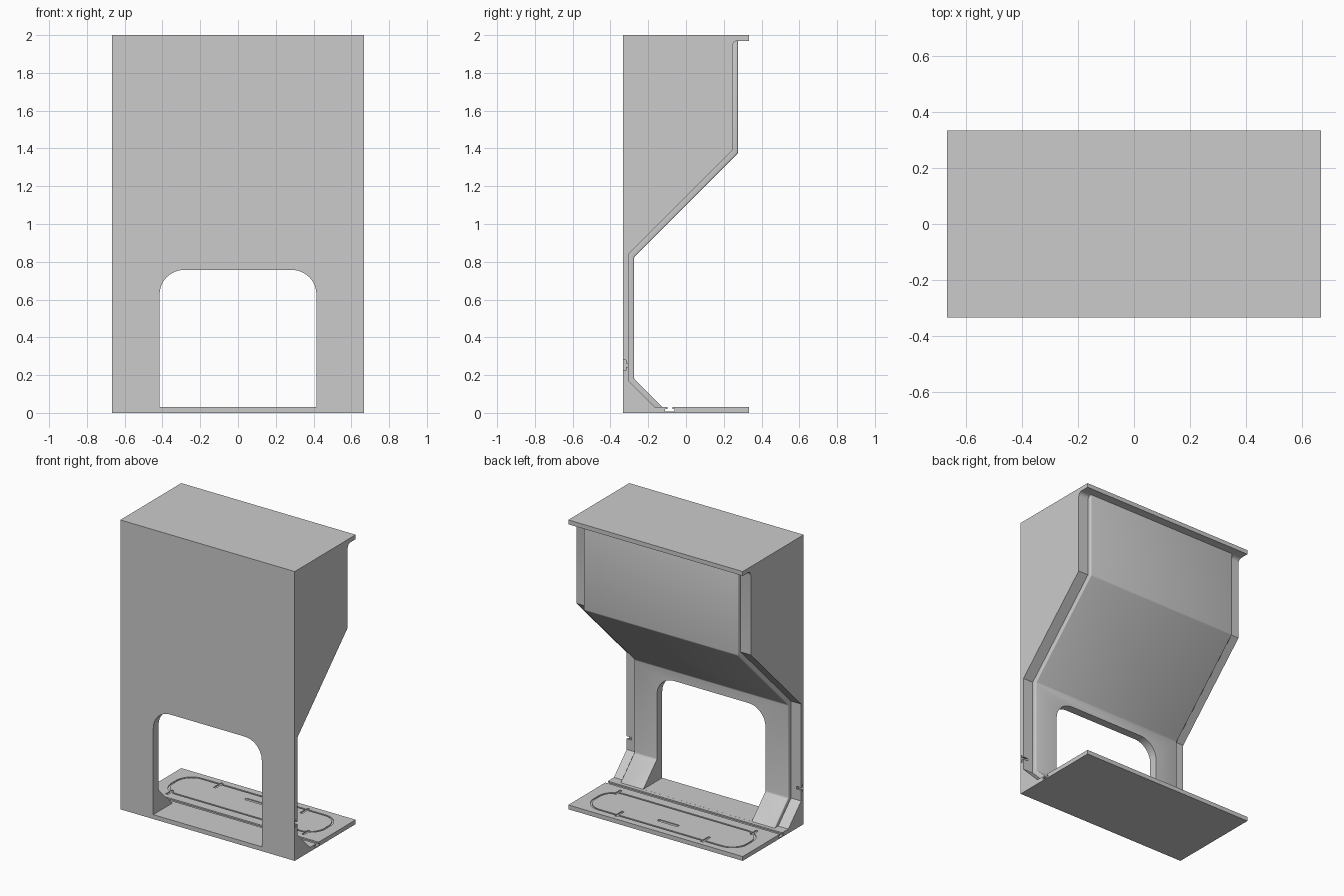
import bpy, bmesh, math

if "Cube" in bpy.data.objects:
    bpy.data.objects.remove(bpy.data.objects["Cube"])


def prism(name, pts, axis, lo, hi):
    """Extrude a 2D outline along an axis: x uses (y,z), y uses (x,z), z uses (x,y)."""
    place = {'x': lambda a, b, t: (t, a, b),
             'y': lambda a, b, t: (a, t, b),
             'z': lambda a, b, t: (a, b, t)}[axis]
    bm = bmesh.new()
    r0 = [bm.verts.new(place(a, b, lo)) for a, b in pts]
    r1 = [bm.verts.new(place(a, b, hi)) for a, b in pts]
    n = len(pts)
    bm.faces.new(r0)
    bm.faces.new(r1[::-1])
    for i in range(n):
        j = (i + 1) % n
        bm.faces.new((r0[i], r1[i], r1[j], r0[j]))
    bmesh.ops.recalc_face_normals(bm, faces=bm.faces)
    me = bpy.data.meshes.new(name)
    bm.to_mesh(me)
    bm.free()
    ob = bpy.data.objects.new(name, me)
    bpy.context.collection.objects.link(ob)
    return ob


def rect(x0, x1, y0, y1):
    return [(x0, y0), (x1, y0), (x1, y1), (x0, y1)]


def rounded(x0, x1, y0, y1, r, steps=10, corners=(1, 1, 1, 1)):
    """Rounded rectangle; corners run lower right, upper right, upper left, lower left."""
    pts = []
    spec = [(x1, y0, -1, 1, -90), (x1, y1, -1, -1, 0), (x0, y1, 1, -1, 90), (x0, y0, 1, 1, 180)]
    for (cx, cy, sx, sy, start), on in zip(spec, corners):
        if not on:
            pts.append((cx, cy))
            continue
        for i in range(steps + 1):
            a = math.radians(start + 90 * i / steps)
            pts.append((cx + sx * r + r * math.cos(a), cy + sy * r + r * math.sin(a)))
    return pts


def apply_mod(ob, kind, **settings):
    m = ob.modifiers.new(kind.title(), kind)
    for k, v in settings.items():
        setattr(m, k, v)
    bpy.context.view_layer.objects.active = ob
    bpy.ops.object.modifier_apply(modifier=m.name)


def cut(ob, cutter, keep=False):
    apply_mod(ob, 'BOOLEAN', operation='DIFFERENCE', object=cutter, solver='EXACT')
    if not keep:
        bpy.data.objects.remove(cutter, do_unlink=True)


W = 0.667
D = 0.333

# Cabinet: one side profile with top plate, sloping back, foot and slotted base plate
top_fillet = [(0.275 - 0.03 * math.sin(a), 1.94 + 0.03 * math.cos(a))
              for a in (0, math.pi / 8, math.pi / 4, 3 * math.pi / 8, math.pi / 2)]
profile = [(-D, 0), (D, 0), (D, 0.03),
           (-0.072, 0.03), (-0.072, 0.02), (-0.06, 0.02), (-0.06, 0.008),
           (-0.11, 0.008), (-0.11, 0.02), (-0.098, 0.02), (-0.098, 0.03),
           (-0.165, 0.03), (-0.305, 0.17), (-0.305, 0.84), (0.245, 1.39)]
profile += top_fillet[::-1] + [(D, 1.97), (D, 2), (-D, 2)]
cabinet = prism("cabinet", profile, 'x', -W, W)

# Raised back panel following the cabinet profile
panel_pts = [(-0.12, 0.025), (-0.275, 0.18), (-0.275, 0.825), (0.275, 1.375), (0.275, 1.975),
             (0.225, 1.975), (0.225, 1.4), (-0.318, 0.855), (-0.318, 0.165), (-0.18, 0.025)]
panel = prism("back_panel", panel_pts, 'x', -0.59, 0.59)
apply_mod(panel, 'BEVEL', width=0.007, segments=3, limit_method='ANGLE')

# Arched front opening through the cabinet and panel
arch = prism("opening_cutter", rounded(-0.415, 0.415, 0.0302, 0.757, 0.13, 12, (0, 1, 1, 0)),
             'y', -0.5, -0.115)
cut(cabinet, arch, keep=True)
cut(panel, arch)

# T-shaped side slots at the lower edges
slot = [(-0.33, 0.225), (-0.318, 0.225), (-0.318, 0.244), (-0.29, 0.244),
        (-0.29, 0.262), (-0.318, 0.262), (-0.318, 0.28), (-0.33, 0.28)]
for s in (-1, 1):
    lo, hi = sorted((s * 0.63, s * 0.7))
    cut(cabinet, prism("slot_cutter", slot, 'x', lo, hi))

# Rounded loop groove in the base plate
Z0, Z1 = 0.024, 0.05
ring = prism("loop_cutter", rounded(-0.59, 0.59, -0.005, 0.285, 0.12), 'z', Z0, Z1)
cut(ring, prism("loop_core", rounded(-0.578, 0.578, 0.007, 0.273, 0.108), 'z', 0, 0.1))
cut(cabinet, ring)

# Cross notches on the loop and the finger slot in its middle
for s in (-1, 1):
    for x, y0, y1, w in ((0.33, 0.215, 0.3, 0.009), (0.52, -0.035, 0.035, 0.009)):
        cut(cabinet, prism("notch_cutter", rect(s * x - w, s * x + w, y0, y1), 'z', Z0 - 0.001, Z1))
cut(cabinet, prism("finger_cutter", rounded(-0.08, 0.08, 0.18, 0.204, 0.0115, 6), 'z', Z0, Z1))

# Smooth the rounded corners, keep hard edges
for ob in (cabinet, panel):
    bpy.ops.object.select_all(action='DESELECT')
    ob.select_set(True)
    bpy.context.view_layer.objects.active = ob
    bpy.ops.object.shade_smooth_by_angle(angle=math.radians(30))
